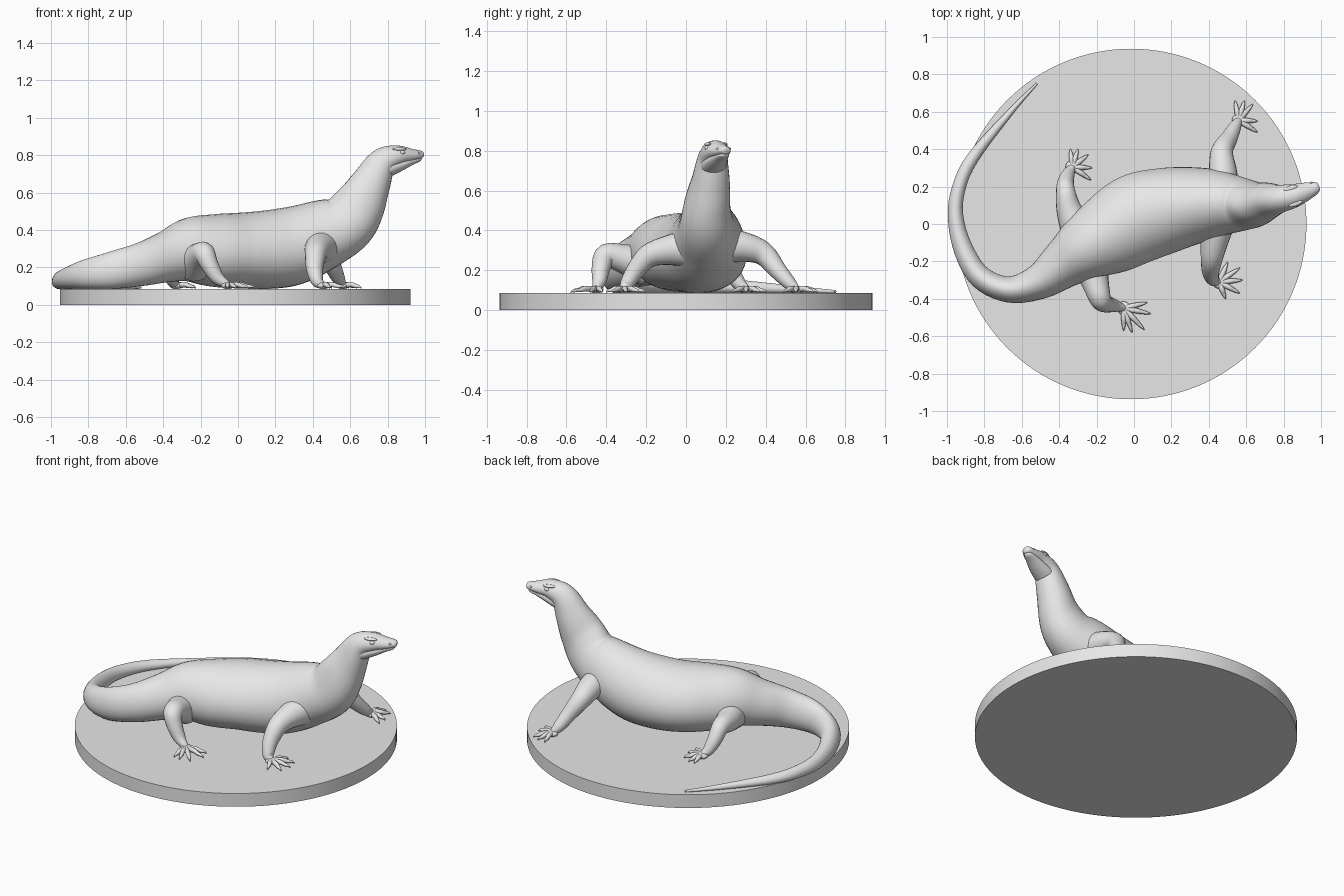
import bpy
import bmesh
import math
from mathutils import Vector, Matrix

if "Cube" in bpy.data.objects:
    bpy.data.objects.remove(bpy.data.objects["Cube"])

grey = bpy.data.materials.new("plain_grey")
grey.use_nodes = True
grey.diffuse_color = (0.8, 0.8, 0.8, 1)
grey.node_tree.nodes["Principled BSDF"].inputs["Base Color"].default_value = (0.8, 0.8, 0.8, 1)


def finish(name, bm, angle=60):
    """Turn a bmesh into a named, smooth-shaded object."""
    bmesh.ops.recalc_face_normals(bm, faces=bm.faces)
    mesh = bpy.data.meshes.new(name)
    bm.to_mesh(mesh)
    bm.free()
    mesh.materials.append(grey)
    obj = bpy.data.objects.new(name, mesh)
    bpy.context.collection.objects.link(obj)
    bpy.ops.object.select_all(action='DESELECT')
    obj.select_set(True)
    bpy.context.view_layer.objects.active = obj
    bpy.ops.object.shade_smooth_by_angle(angle=math.radians(angle))
    return obj


def spline(points, steps):
    """Catmull-Rom curve through stations of any dimension."""
    pts = [Vector(p) for p in points]
    pts = [pts[0] * 2 - pts[1]] + pts + [pts[-1] * 2 - pts[-2]]
    out = []
    for a, b, c, d in zip(pts, pts[1:], pts[2:], pts[3:]):
        for i in range(steps):
            t = i / steps
            out.append((b * 2 + (c - a) * t + (a * 2 - b * 5 + c * 4 - d) * t ** 2
                        + (b * 3 - a - c * 3 + d) * t ** 3) / 2)
    return out + [pts[-2]]


def loft(bm, stations, hint=(0, 0, 1), egg=0.0, sides=16, steps=4):
    """Sweep an oval along stations of x, y, z, half width, half height."""
    curve = spline(stations, steps)
    centres = [Vector(s[:3]) for s in curve]
    rings = []
    for i, s in enumerate(curve):
        tangent = centres[min(i + 1, len(curve) - 1)] - centres[max(i - 1, 0)]
        side = tangent.cross(Vector(hint)).normalized()
        up = side.cross(tangent).normalized()
        ring = []
        for k in range(sides):
            a = math.tau * k / sides
            wide = math.cos(a) * (1 - egg * math.sin(a))
            ring.append(bm.verts.new(centres[i] + side * wide * s[3] + up * math.sin(a) * s[4]))
        rings.append(ring)
    for r, q in zip(rings, rings[1:]):
        for k in range(sides):
            n = (k + 1) % sides
            bm.faces.new((r[k], r[n], q[n], q[k]))
    bm.faces.new(rings[0])
    bm.faces.new(rings[-1])


def ellipsoid(bm, centre, radii, yaw=0.0):
    matrix = Matrix.LocRotScale(Vector(centre), Matrix.Rotation(yaw, 3, 'Z'), Vector(radii))
    bmesh.ops.create_uvsphere(bm, u_segments=20, v_segments=12, radius=1, matrix=matrix)


# Round plinth
bm = bmesh.new()
bmesh.ops.create_cone(bm, cap_ends=True, segments=128, radius1=0.937, radius2=0.937, depth=0.085,
                      matrix=Matrix.Translation((-0.015, 0, 0.0425)))
finish("plinth", bm, 30)

# Torso, neck, upper head and curling tail in one sweep
bm = bmesh.new()
loft(bm, [
    (.99, .202, .803, .008, .007),
    (.98, .198, .803, .027, .02),
    (.93, .178, .8, .046, .034),
    (.85, .15, .797, .064, .056),
    (.77, .133, .76, .076, .078),
    (.71, .122, .65, .096, .108),
    (.65, .105, .535, .115, .14),
    (.575, .105, .435, .14, .162),
    (.44, .11, .37, .18, .19),
    (.29, .095, .315, .21, .21),
    (.16, .07, .295, .23, .21),
    (.02, .03, .29, .24, .203),
    (-.12, -.05, .29, .22, .195),
    (-.25, -.125, .293, .18, .175),
    (-.37, -.21, .26, .135, .14),
    (-.51, -.31, .218, .095, .117),
    (-.67, -.35, .185, .07, .1),
    (-.82, -.285, .162, .062, .078),
    (-.91, -.14, .143, .053, .058),
    (-.953, .03, .13, .042, .046),
    (-.94, .18, .122, .037, .038),
    (-.865, .35, .113, .033, .03),
    (-.66, .6, .1, .017, .016),
    (-.52, .75, .093, .006, .007),
], egg=0.1, sides=32, steps=5)
finish("body_and_tail", bm)

# Lower jaw, its step against the head forming the mouth line
bm = bmesh.new()
loft(bm, [
    (.76, .125, .715, .06, .045),
    (.8, .137, .728, .064, .045),
    (.86, .154, .748, .054, .036),
    (.92, .175, .768, .039, .024),
    (.965, .192, .778, .025, .014),
    (.978, .197, .781, .01, .006),
], sides=24)
finish("lower_jaw", bm)

# Eyes, brows and nostrils on both sides of the turned head
YAW = math.radians(19)
across = Vector((-math.sin(YAW), math.cos(YAW), 0))
for label, sign in (("left", 1), ("right", -1)):
    for part, centre, reach, radii in (
            ("eye", (.862, .154, .814), .051, (.015, .012, .012)),
            ("brow", (.85, .15, .832), .042, (.04, .015, .009)),
            ("nostril", (.958, .189, .81), .033, (.008, .006, .006))):
        bm = bmesh.new()
        ellipsoid(bm, Vector(centre) + across * sign * reach, radii, YAW)
        finish(f"{label}_{part}", bm)

# Legs: path of x, y, z, radius, then toe tips of x, y
LEGS = {
    "front_right": ([(.45, .03, .31, .1), (.43, -.09, .3, .075), (.415, -.19, .27, .058),
                     (.41, -.26, .19, .045), (.425, -.3, .125, .033), (.455, -.31, .105, .018)],
                    [(.5, -.205), (.565, -.235), (.58, -.3), (.565, -.37), (.49, -.4)]),
    "front_left": ([(.47, .15, .32, .1), (.475, .27, .32, .078), (.47, .385, .285, .06),
                    (.51, .46, .2, .045), (.54, .52, .135, .034), (.56, .555, .107, .018)],
                   [(.66, .49), (.66, .55), (.635, .64), (.59, .66), (.54, .66)]),
    "hind_right": ([(-.24, -.2, .22, .1), (-.205, -.32, .26, .072), (-.18, -.4, .275, .058),
                    (-.155, -.425, .22, .048), (-.11, -.435, .145, .036), (-.055, -.45, .107, .018)],
                   [(.07, -.42), (.09, -.48), (.055, -.565), (-.01, -.58), (-.055, -.57)]),
    "hind_left": ([(-.29, -.05, .23, .1), (-.345, .07, .24, .07), (-.365, .17, .245, .052),
                   (-.365, .225, .19, .044), (-.35, .27, .13, .034), (-.33, .305, .107, .018)],
                  [(-.23, .235), (-.225, .3), (-.245, .37), (-.3, .4), (-.34, .4)]),
}
for name, (path, tips) in LEGS.items():
    bm = bmesh.new()
    loft(bm, [p + (p[3],) for p in path], hint=(1, 0, 0), sides=20)
    finish(name + "_leg", bm)

    # Foot: flat palm with five splayed, clawed toes
    bm = bmesh.new()
    palm = Vector(path[-1][:2])
    ellipsoid(bm, (palm.x, palm.y, .103), (.036, .036, .019))
    for tip in tips:
        stations = []
        for t, z, r in ((0, .102, .016), (.45, .108, .014), (.7, .1, .011), (.88, .098, .007), (1, .089, .002)):
            p = palm.lerp(Vector(tip), t)
            stations.append((p.x, p.y, z, r, r))
        loft(bm, stations, sides=10, steps=3)
    finish(name + "_foot", bm)
